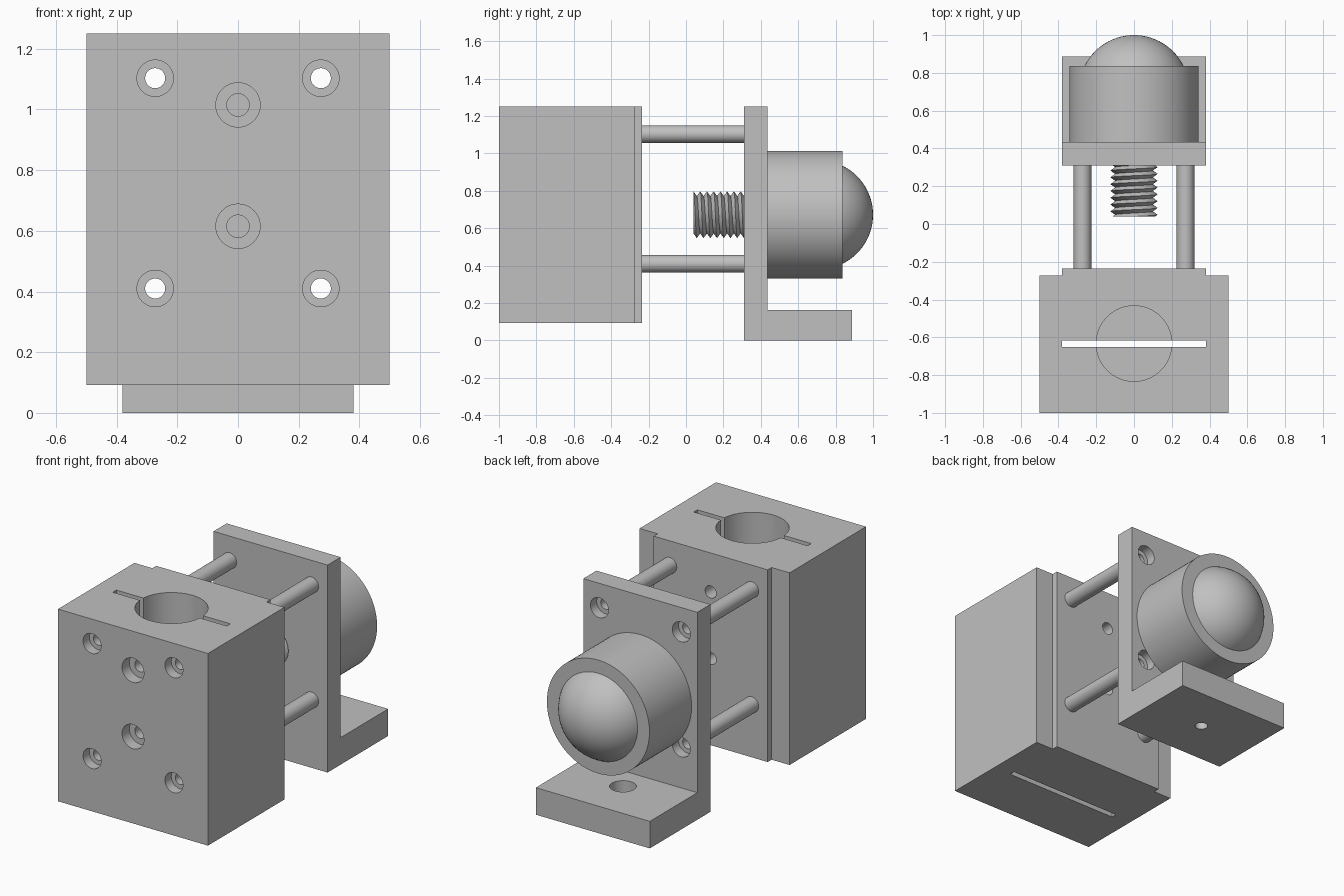
import bpy, bmesh, math
from mathutils import Matrix, Vector

old = bpy.data.objects.get("Cube")
if old:
    bpy.data.objects.remove(old, do_unlink=True)

steel = bpy.data.materials.new("grey metal")
steel.use_nodes = True
GREY = (0.53, 0.53, 0.53, 1)
steel.diffuse_color = GREY
steel.node_tree.nodes["Principled BSDF"].inputs["Base Color"].default_value = GREY

ALONG_Y = Matrix.Rotation(-math.pi / 2, 4, 'X')


def make(name, bm):
    bmesh.ops.recalc_face_normals(bm, faces=bm.faces)
    mesh = bpy.data.meshes.new(name)
    bm.to_mesh(mesh)
    bm.free()
    mesh.materials.append(steel)
    ob = bpy.data.objects.new(name, mesh)
    bpy.context.collection.objects.link(ob)
    return ob


def prism(name, points, direction):
    """Extrude a flat outline along a direction."""
    bm = bmesh.new()
    face = bm.faces.new([bm.verts.new(p) for p in points])
    ext = bmesh.ops.extrude_face_region(bm, geom=[face])["geom"]
    verts = [v for v in ext if isinstance(v, bmesh.types.BMVert)]
    bmesh.ops.translate(bm, verts=verts, vec=direction)
    return make(name, bm)


def box(name, lo, hi):
    outline = [(lo[0], lo[1], lo[2]), (hi[0], lo[1], lo[2]),
               (hi[0], hi[1], lo[2]), (lo[0], hi[1], lo[2])]
    return prism(name, outline, (0, 0, hi[2] - lo[2]))


def cylinder(name, start, end, radius, sides=48):
    """Cylinder between two points lying along y or z."""
    start, end = Vector(start), Vector(end)
    axis = end - start
    turn = ALONG_Y if abs(axis.y) > abs(axis.z) else Matrix()
    bm = bmesh.new()
    bmesh.ops.create_cone(bm, cap_ends=True, segments=sides, radius1=radius,
                          radius2=radius, depth=axis.length,
                          matrix=Matrix.Translation((start + end) / 2) @ turn)
    return make(name, bm)


def cut(ob, cutter):
    mod = ob.modifiers.new("cut", 'BOOLEAN')
    mod.operation, mod.solver, mod.object = 'DIFFERENCE', 'EXACT', cutter
    bpy.context.view_layer.objects.active = ob
    bpy.ops.object.modifier_apply(modifier=mod.name)
    bpy.data.objects.remove(cutter, do_unlink=True)


def smooth(ob):
    bpy.ops.object.select_all(action='DESELECT')
    ob.select_set(True)
    bpy.context.view_layer.objects.active = ob
    bpy.ops.object.shade_smooth_by_angle(angle=math.radians(30))


ROD_SPOTS = [(x, z) for x in (-0.273, 0.273) for z in (0.41, 1.103)]
BORE = 0.033       # bore of the tubes and their holes
SINK = 0.06        # radius and depth of their counterbores

# Clamp block with a raised pad on its back
half, pad = 0.5, 0.38
block = prism("clamp_block", [
    (-half, -1, 0.092), (half, -1, 0.092), (half, -0.272, 0.092), (pad, -0.272, 0.092),
    (pad, -0.235, 0.092), (-pad, -0.235, 0.092), (-pad, -0.272, 0.092),
    (-half, -0.272, 0.092)], (0, 0, 1.158))
cut(block, cylinder("bore", (0, -0.633, 0.38), (0, -0.633, 1.4), 0.2, 64))
cut(block, box("slot", (-pad, -0.65, 0), (pad, -0.616, 1.4)))
for x, z in ROD_SPOTS:
    cut(block, cylinder("hole", (x, -1.1, z), (x, 0, z), BORE))
    cut(block, cylinder("sink", (x, -1.1, z), (x, -1 + SINK, z), SINK))
for z in (0.615, 1.015):
    cut(block, cylinder("hole", (0, -1.1, z), (0, 0, z), 0.037))
    cut(block, cylinder("sink", (0, -1.1, z), (0, -0.93, z), 0.073))
smooth(block)

# L-shaped bracket with counterbored holes
bracket = prism("angle_bracket", [
    (-pad, 0.31, 0), (-pad, 0.887, 0), (-pad, 0.887, 0.163), (-pad, 0.435, 0.163),
    (-pad, 0.435, 1.25), (-pad, 0.31, 1.25)], (2 * pad, 0, 0))
for x, z in ROD_SPOTS:
    cut(bracket, cylinder("hole", (x, 0.2, z), (x, 0.5, z), BORE))
    cut(bracket, cylinder("sink", (x, 0.435 - SINK, z), (x, 0.5, z), SINK))
cut(bracket, cylinder("hole", (0, 0.6, -0.1), (0, 0.6, 0.3), 0.036))
cut(bracket, cylinder("sink", (0, 0.6, 0.07), (0, 0.6, 0.3), 0.073))
smooth(bracket)

# Four hollow spacer tubes
for i, (x, z) in enumerate(ROD_SPOTS):
    rod = cylinder(f"spacer_tube_{i + 1}", (x, -0.235, z), (x, 0.31, z), 0.047)
    cut(rod, cylinder("hole", (x, -0.5, z), (x, 0.5, z), BORE))
    smooth(rod)

# Round housing and the ball it holds
AXIS_Z = 0.672
smooth(cylinder("ball_housing", (0, 0.435, AXIS_Z), (0, 0.836, AXIS_Z), 0.342, 96))
bm = bmesh.new()
bmesh.ops.create_uvsphere(bm, u_segments=64, v_segments=40, radius=0.292,
                          matrix=Matrix.Translation((0, 0.708, AXIS_Z)) @ ALONG_Y)
smooth(make("ball", bm))

# Threaded stud: alternating crest and root lines wound as a helix
PITCH, TURNS, SIDES = 0.036, 12, 48
Y0, Y1, ROOT, CREST = 0.04, 0.33, 0.1, 0.125
bm = bmesh.new()
columns = []
for s in range(SIDES + 1):
    turn = s / SIDES
    column = []
    for k in range(-4, 2 * TURNS):
        y = min(max(Y0 + PITCH * (k / 2 + turn), Y0), Y1)
        phase = ((y - Y0) / PITCH - turn) % 1
        r = ROOT + (CREST - ROOT) * abs(2 * phase - 1)
        a = math.tau * turn
        column.append(bm.verts.new((r * math.sin(a), y, AXIS_Z + r * math.cos(a))))
    columns.append(column)
for left, right in zip(columns, columns[1:]):
    for i in range(len(left) - 1):
        bm.faces.new((left[i], left[i + 1], right[i + 1], right[i]))
bmesh.ops.remove_doubles(bm, verts=bm.verts, dist=0.0002)
bmesh.ops.holes_fill(bm, edges=[e for e in bm.edges if e.is_boundary], sides=0)
smooth(make("threaded_stud", bm))
